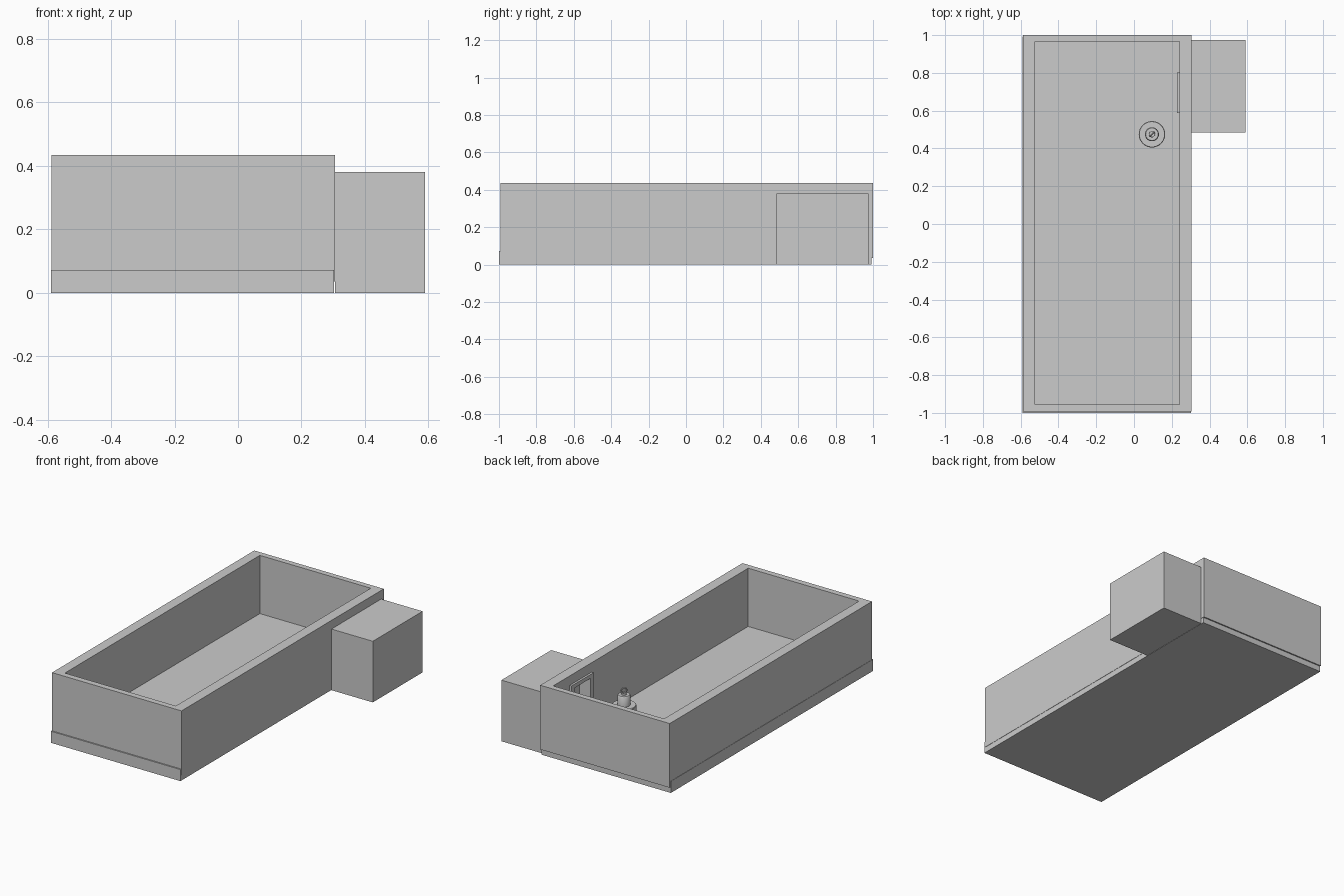
import bpy, bmesh, math
from mathutils import Matrix, Vector

if "Cube" in bpy.data.objects:
    bpy.data.objects.remove(bpy.data.objects["Cube"])


def box(name, x, y, z):
    """Box from (min, max) ranges."""
    bm = bmesh.new()
    bmesh.ops.create_cube(bm, size=1)
    bm.transform(Matrix.Translation(Vector([(a + b) / 2 for a, b in (x, y, z)]))
                 @ Matrix.Diagonal((x[1] - x[0], y[1] - y[0], z[1] - z[0], 1)))
    me = bpy.data.meshes.new(name)
    bm.to_mesh(me)
    bm.free()
    ob = bpy.data.objects.new(name, me)
    bpy.context.collection.objects.link(ob)
    return ob


def cut(target, cutter):
    """Subtract a hidden helper box."""
    cutter.hide_render = True
    cutter.hide_set(True)
    m = target.modifiers.new("cut", 'BOOLEAN')
    m.operation, m.solver, m.object = 'DIFFERENCE', 'EXACT', cutter
    bpy.context.view_layer.objects.active = target
    bpy.ops.object.modifier_apply(modifier=m.name)
    bpy.data.objects.remove(cutter)


def smooth(ob):
    bpy.ops.object.select_all(action='DESELECT')
    ob.select_set(True)
    bpy.context.view_layer.objects.active = ob
    bpy.ops.object.shade_smooth_by_angle(angle=math.radians(35))


def lathe(name, profile, loc, n=32):
    """Revolve (radius, z) points around z."""
    bm = bmesh.new()
    vs = [bm.verts.new((r, 0, z)) for r, z in profile]
    es = [bm.edges.new(p) for p in zip(vs, vs[1:])]
    bmesh.ops.spin(bm, geom=vs + es, cent=(0, 0, 0), axis=(0, 0, 1),
                   angle=math.tau, steps=n)
    bmesh.ops.remove_doubles(bm, verts=bm.verts, dist=1e-5)
    bmesh.ops.recalc_face_normals(bm, faces=bm.faces)
    me = bpy.data.meshes.new(name)
    bm.to_mesh(me)
    bm.free()
    ob = bpy.data.objects.new(name, me)
    ob.location = loc
    bpy.context.collection.objects.link(ob)
    smooth(ob)
    return ob


# Pool floor slab, shifted slightly forward of the walls
box("pool_floor", (-0.59, 0.303), (-1.0, 0.992), (0.0, 0.072))

# Pool walls: hollow ring with an opening for the skimmer
walls = box("pool_walls", (-0.588, 0.305), (-0.992, 1.0), (0.035, 0.435))
cut(walls, box("basin_cutter", (-0.525, 0.24), (-0.955, 0.965), (-0.1, 0.6)))
cut(walls, box("opening_cutter", (0.2, 0.4), (0.615, 0.775), (0.22, 0.352)))

# Equipment box outside the right wall
box("equipment_box", (0.305, 0.59), (0.485, 0.975), (0.0, 0.381))

# Skimmer frame on the inner wall
frame = box("skimmer_frame", (0.227, 0.242), (0.587, 0.803), (0.195, 0.376))
cut(frame, box("frame_cutter", (0.2, 0.4), (0.615, 0.775), (0.22, 0.352)))

# Floating dispenser: body, float collar and cap
FX, FY = 0.095, 0.475
lathe("floating_dispenser",
      [(0, 0.08), (0.034, 0.08), (0.036, 0.084), (0.036, 0.13), (0.068, 0.13),
       (0.07, 0.134), (0.07, 0.167), (0.067, 0.171), (0.037, 0.171),
       (0.037, 0.228), (0.033, 0.234), (0.016, 0.234), (0.015, 0.242),
       (0, 0.242)], (FX, FY, 0))

# Tether ring on the cap
bpy.ops.mesh.primitive_torus_add(location=(FX, FY, 0.26), rotation=(math.pi / 2, 0, math.radians(45)),
                                 major_radius=0.015, minor_radius=0.0045,
                                 major_segments=24, minor_segments=10)
ring = bpy.context.object
ring.name = "tether_ring"
smooth(ring)
